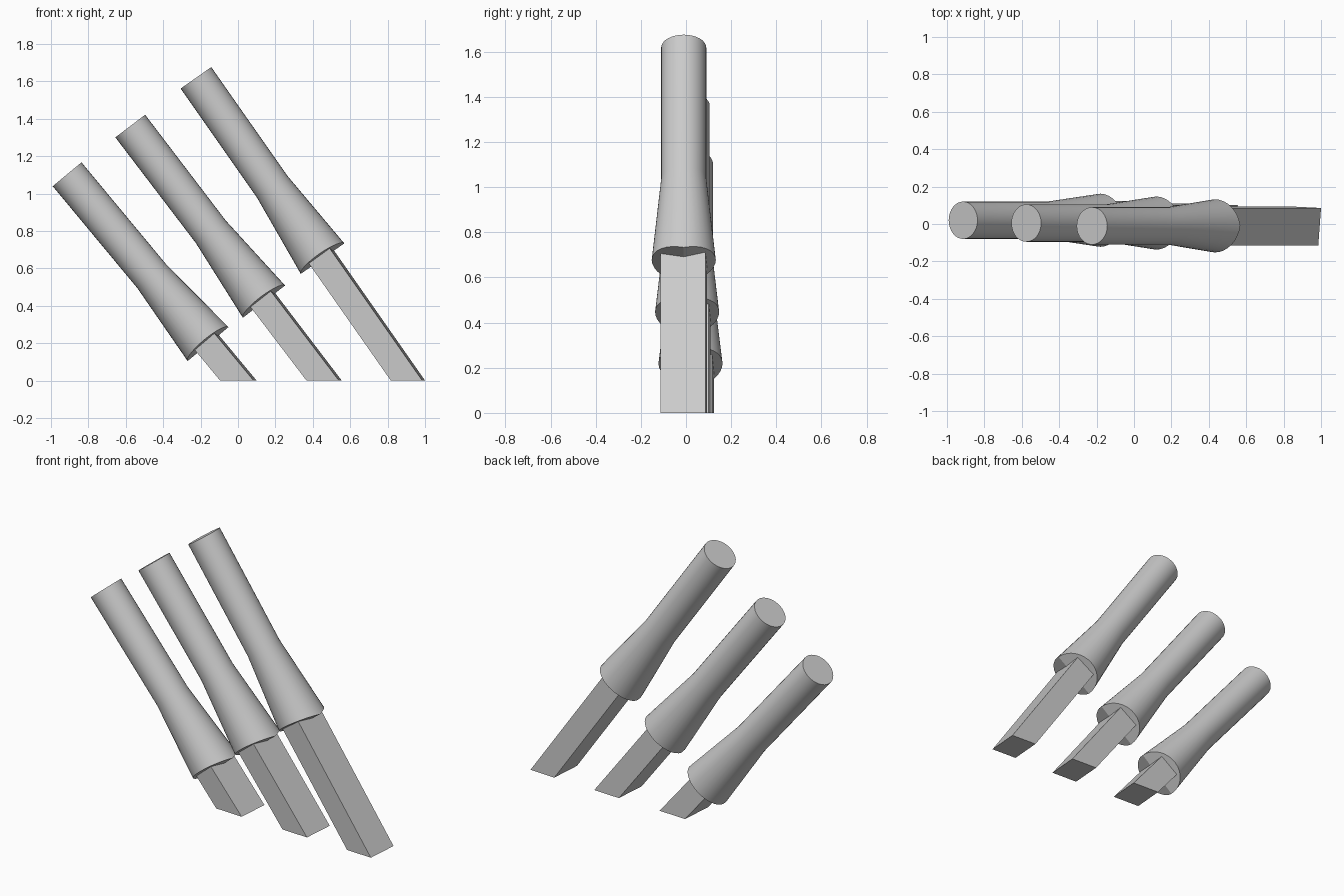
import bpy, bmesh
from math import radians, cos, sin, pi
from mathutils import Matrix, Vector

cube = bpy.data.objects.get("Cube")
if cube:
    bpy.data.objects.remove(cube, do_unlink=True)

grey = bpy.data.materials.new("plain grey")
grey.use_nodes = True
grey.diffuse_color = (0.6, 0.6, 0.6, 1)
grey.node_tree.nodes["Principled BSDF"].inputs["Base Color"].default_value = (0.6, 0.6, 0.6, 1)

SIDES = 32
LENGTH, WAIST = 1.18, 0.47      # sleeve length, height of the flare
NARROW, WIDE = 0.10, 0.142      # sleeve radii
RIDGE = 0.031                   # depth of the roof-shaped lower end


def finish(bm, name, matrix):
    bm.transform(matrix)
    bmesh.ops.recalc_face_normals(bm, faces=bm.faces)
    mesh = bpy.data.meshes.new(name)
    bm.to_mesh(mesh)
    bm.free()
    mesh.materials.append(grey)
    obj = bpy.data.objects.new(name, mesh)
    bpy.context.collection.objects.link(obj)
    return obj


def sleeve(name, matrix):
    """Round tube flaring to a lower end folded along its middle."""
    bm = bmesh.new()
    rings = []
    for r, z, dip in ((NARROW, LENGTH, 0), (NARROW, WAIST, 0), (WIDE, 0, RIDGE)):
        angles = [2 * pi * i / SIDES for i in range(SIDES)]
        rings.append([bm.verts.new((r * cos(a), r * sin(a), z + dip * abs(sin(a))))
                      for a in angles])
    for upper, lower in zip(rings, rings[1:]):
        for i in range(SIDES):
            j = (i + 1) % SIDES
            bm.faces.new((upper[i], upper[j], lower[j], lower[i]))
    bm.faces.new(rings[0])
    end, half = rings[-1], SIDES // 2
    bm.faces.new(end[:half + 1])
    bm.faces.new(end[half:] + end[:1])
    obj = finish(bm, name, matrix)
    bpy.ops.object.select_all(action='DESELECT')
    obj.select_set(True)
    bpy.context.view_layer.objects.active = obj
    bpy.ops.object.shade_smooth_by_angle(angle=radians(20))


def rod(name, matrix):
    """Rectangular bar from inside the sleeve down to the ground."""
    bm = bmesh.new()
    bmesh.ops.create_cube(bm, size=1)
    bm.transform(Matrix.Rotation(radians(-3.5), 4, 'Z') @ Matrix.Diagonal((0.138, 0.2, 0.2, 1)))
    # slide the lower corners along the axis until they meet the ground
    axis = matrix.to_3x3() @ Vector((0, 0, 1))
    for v in bm.verts:
        if v.co.z < 0:
            v.co.z -= (matrix @ v.co).z / axis.z
    finish(bm, name, matrix)


# lower sleeve centre and lean for each post
posts = {
    "short": ((-0.16, 0.02, 0.195), 39.7),
    "middle": ((0.139, 0.005, 0.422), 37.3),
    "long": ((0.452, -0.01, 0.652), 35.0),
}
for label, (base, lean) in posts.items():
    place = Matrix.Translation(base) @ Matrix.Rotation(radians(-lean), 4, 'Y')
    sleeve(label + "_sleeve", place)
    rod(label + "_rod", place)
